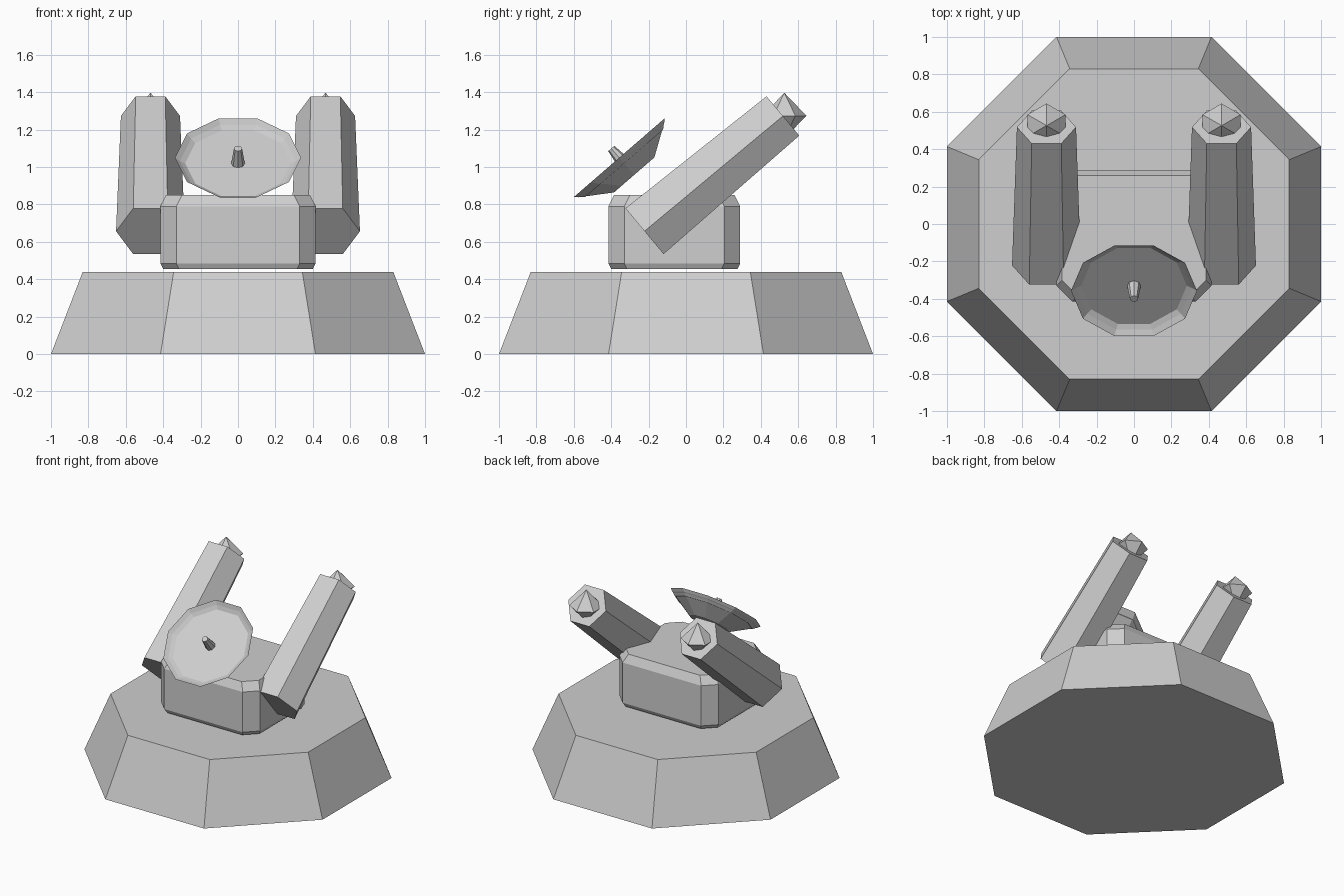
import bpy, bmesh
from math import sin, cos, pi, radians, atan2
from mathutils import Matrix, Vector

old = bpy.data.objects.get("Cube")
if old:
    bpy.data.objects.remove(old, do_unlink=True)

grey = bpy.data.materials.new("light_grey")
grey.use_nodes = True
GREY = (0.62, 0.62, 0.62, 1)
grey.diffuse_color = GREY
grey.node_tree.nodes["Principled BSDF"].inputs["Base Color"].default_value = GREY


def ring(sides, radius, z, turn=0.0):
    """Regular polygon at height z, first corner at angle turn."""
    return [Vector((radius * cos(turn + 2 * pi * i / sides),
                    radius * sin(turn + 2 * pi * i / sides), z)) for i in range(sides)]


def loft(name, rings, matrix=Matrix()):
    """Skin a stack of rings and cap both ends."""
    bm = bmesh.new()
    loops = [[bm.verts.new(matrix @ p) for p in r] for r in rings]
    for low, high in zip(loops, loops[1:]):
        n = len(low)
        for i in range(n):
            j = (i + 1) % n
            bm.faces.new((low[i], low[j], high[j], high[i]))
    bm.faces.new(loops[0][::-1])
    bm.faces.new(loops[-1])
    bmesh.ops.remove_doubles(bm, verts=bm.verts, dist=0.0001)
    bmesh.ops.recalc_face_normals(bm, faces=bm.faces)
    mesh = bpy.data.meshes.new(name)
    bm.to_mesh(mesh)
    bm.free()
    mesh.materials.append(grey)
    obj = bpy.data.objects.new(name, mesh)
    bpy.context.scene.collection.objects.link(obj)
    return obj


# Octagonal sloped base
flat = cos(pi / 8)
loft("base", [ring(8, 1 / flat, 0, pi / 8), ring(8, 0.83 / flat, 0.44, pi / 8)])


# Turret body: box with cut corners and bevelled top and bottom
def body_ring(z, inset):
    x, front, back, cut = 0.415 - inset, -0.415 + inset, 0.29 - inset, 0.085
    half = [(x - cut, front), (x, front + cut), (x, back - cut), (x - cut, back)]
    outline = half + [(-px, py) for px, py in reversed(half)]
    return [Vector((px, py, z)) for px, py in outline]


loft("turret_body", [body_ring(0.455, 0.015), body_ring(0.485, 0),
                     body_ring(0.79, 0), body_ring(0.85, 0.03)])

# Ten-sided dish facing forward and up, with its feed horn
dish_frame = Matrix.Translation((0, -0.357, 1.05)) @ Matrix.Rotation(radians(40.9), 4, 'X')
dish_profile = [(0.15, -0.122), (0.318, -0.018), (0.337, 0), (0.29, -0.04)]
loft("radar_dish", [ring(10, r, z) for r, z in dish_profile], dish_frame)
loft("dish_feed", [ring(8, 0.037, -0.045), ring(8, 0.022, 0.065)], dish_frame)

# Hexagonal launch tubes with pointed warheads, one on each side
start, end = Vector((0, -0.222, 0.657)), Vector((0, 0.518, 1.273))
axis = end - start
lean = atan2(axis.y, axis.z)
for side, x in (("left", 0.468), ("right", -0.468)):
    tube_frame = Matrix.Translation(start + Vector((x, 0, 0))) @ Matrix.Rotation(-lean, 4, 'X')
    loft(side + "_launch_tube", [ring(6, 0.184, 0), ring(6, 0.158, axis.length)], tube_frame)
    head_frame = Matrix.Translation((x, 0.526, 1.274))
    loft(side + "_warhead", [ring(6, 0.001, -0.12), ring(6, 0.118, 0, pi / 6),
                             ring(6, 0.001, 0.122)], head_frame)
